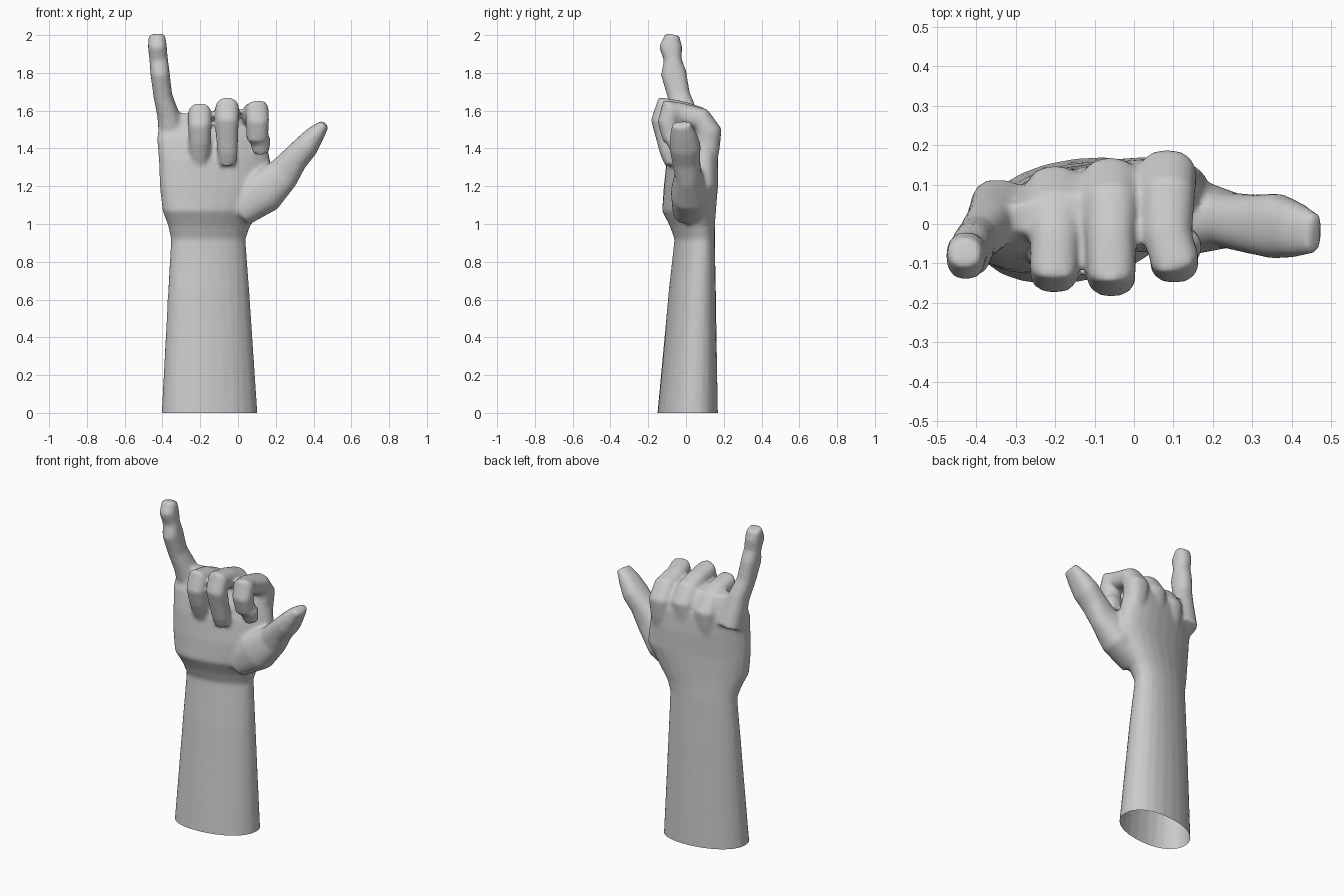
import bpy
import bmesh
from math import cos, sin, pi, copysign, sqrt
from mathutils import Vector

old = bpy.data.objects.get("Cube")
if old:
    bpy.data.objects.remove(old, do_unlink=True)

skin = bpy.data.materials.new("plain grey")
skin.use_nodes = True
grey = (0.6, 0.6, 0.6, 1)
skin.diffuse_color = grey
skin.node_tree.nodes["Principled BSDF"].inputs["Base Color"].default_value = grey

SIDES = 24
bm = bmesh.new()


def loft(rings):
    """Skin a closed tube over rings of points."""
    loops = [[bm.verts.new(p) for p in ring] for ring in rings]
    n = len(loops[0])
    for a, b in zip(loops, loops[1:]):
        for i in range(n):
            j = (i + 1) % n
            bm.faces.new((a[i], a[j], b[j], b[i]))
    bm.faces.new(loops[0][::-1])
    bm.faces.new(loops[-1])


def unit_ring(power):
    """Points of a rounded square to circle outline."""
    for i in range(SIDES):
        c, s = cos(2 * pi * i / SIDES), sin(2 * pi * i / SIDES)
        yield copysign(abs(c) ** power, c), copysign(abs(s) ** power, s)


def trunk(sections):
    """Upright loft: z, x min, x max, y min, y max, forward lean of the -x edge."""
    rings = []
    for z, x0, x1, y0, y1, lean in sections:
        cx, cy, a = (x0 + x1) / 2, (y0 + y1) / 2, (x1 - x0) / 2
        b = sqrt(((y1 - y0) / 2) ** 2 - (lean * a) ** 2)
        rings.append([Vector((cx + a * u, cy + b * v + lean * a * u, z))
                      for u, v in unit_ring(0.93)])
    loft(rings)


def digit(path, across):
    """Tube along a path of x, y, z, half width, half depth."""
    pts = [Vector(p[:3]) for p in path]
    rings = []
    for i, p in enumerate(path):
        t = (pts[min(i + 1, len(pts) - 1)] - pts[max(i - 1, 0)]).normalized()
        v = t.cross(Vector(across)).normalized()
        u = v.cross(t)
        rings.append([pts[i] + u * p[3] * c + v * p[4] * s
                      for c, s in unit_ring(0.85)])
    loft(rings)


# forearm, wrist and palm
trunk([
    (-0.1, -0.41, 0.11, -0.16, 0.17, 0.12),
    (0.65, -0.37, 0.06, -0.09, 0.157, 0.15),
    (0.92, -0.355, 0.04, -0.06, 0.152, 0.18),
    (0.99, -0.37, 0.065, -0.085, 0.152, 0.2),
    (1.07, -0.40, 0.12, -0.125, 0.157, 0.22),
    (1.2, -0.415, 0.19, -0.115, 0.167, 0.22),
    (1.34, -0.42, 0.17, -0.10, 0.167, 0.22),
    (1.45, -0.43, 0.15, -0.075, 0.16, 0.22),
    (1.53, -0.42, 0.12, -0.04, 0.13, 0.2),
    (1.585, -0.38, 0.05, -0.02, 0.08, 0.12),
])

# thumb
digit([
    (0.0, 0.02, 1.06, 0.09, 0.085),
    (0.13, 0.02, 1.17, 0.10, 0.12),
    (0.24, 0.01, 1.265, 0.07, 0.09),
    (0.30, 0.00, 1.345, 0.075, 0.072),
    (0.36, -0.005, 1.41, 0.083, 0.066),
    (0.41, -0.015, 1.475, 0.07, 0.05),
    (0.46, -0.025, 1.53, 0.05, 0.026),
], (0, 1, 0))

# raised little finger
digit([
    (-0.34, 0.04, 1.40, 0.075, 0.08),
    (-0.37, -0.005, 1.58, 0.058, 0.068),
    (-0.398, -0.038, 1.68, 0.05, 0.06),
    (-0.413, -0.066, 1.80, 0.051, 0.068),
    (-0.42, -0.07, 1.87, 0.049, 0.047),
    (-0.427, -0.082, 1.94, 0.05, 0.062),
    (-0.43, -0.072, 2.003, 0.044, 0.036),
], (1, 0, 0))

# folded fingers: x at knuckle, x at tip, forward reach, lift, back of knuckle
for x0, x1, reach, lift, back in [
        (-0.20, -0.205, 0.01, -0.02, -0.02),
        (-0.06, -0.055, 0.0, 0.01, 0.0),
        (0.085, 0.12, 0.035, 0.0, 0.02)]:
    short = 0.06 if x0 > 0 else 0
    mid = (x0 + x1) / 2
    digit([
        (x0, 0.075 + back, 1.28, 0.06, 0.06),
        (x0, 0.09 + back, 1.40, 0.068, 0.068),
        (x0, 0.10 + back, 1.49 + lift, 0.074, 0.07),
        (x0, 0.06 + back, 1.555 + lift, 0.07, 0.062),
        (x0, -0.03, 1.585 + lift, 0.063, 0.058),
        (mid, -0.12 + reach, 1.60 + lift, 0.062, 0.066),
        (mid, -0.132 + reach, 1.545 + lift, 0.062, 0.054),
        (mid, -0.11 + reach, 1.46 + lift, 0.058, 0.052),
        (x1, -0.09 + reach, 1.38 + short, 0.054, 0.048),
        (x1, -0.075 + reach, 1.315 + short, 0.044, 0.036),
    ], (1, 0, 0))

bmesh.ops.recalc_face_normals(bm, faces=bm.faces)
mesh = bpy.data.meshes.new("parts")
bm.to_mesh(mesh)
bm.free()
hand = bpy.data.objects.new("hand", mesh)
bpy.context.collection.objects.link(hand)

# fuse the parts into one soft skin
fuse = hand.modifiers.new("fuse", 'REMESH')
fuse.mode = 'VOXEL'
fuse.voxel_size = 0.012
soften = hand.modifiers.new("soften", 'SMOOTH')
soften.factor = 0.5
soften.iterations = 5
graph = bpy.context.evaluated_depsgraph_get()
skin_mesh = bpy.data.meshes.new_from_object(hand.evaluated_get(graph))
hand.modifiers.clear()
hand.data = skin_mesh
bpy.data.meshes.remove(mesh)

# open the arm at the ground
bm = bmesh.new()
bm.from_mesh(skin_mesh)
bmesh.ops.bisect_plane(bm, geom=bm.verts[:] + bm.edges[:] + bm.faces[:],
                       plane_co=(0, 0, 0), plane_no=(0, 0, 1), clear_inner=True)
bm.to_mesh(skin_mesh)
bm.free()
skin_mesh.name = "hand"
skin_mesh.materials.clear()
skin_mesh.materials.append(skin)
skin_mesh.shade_smooth()
